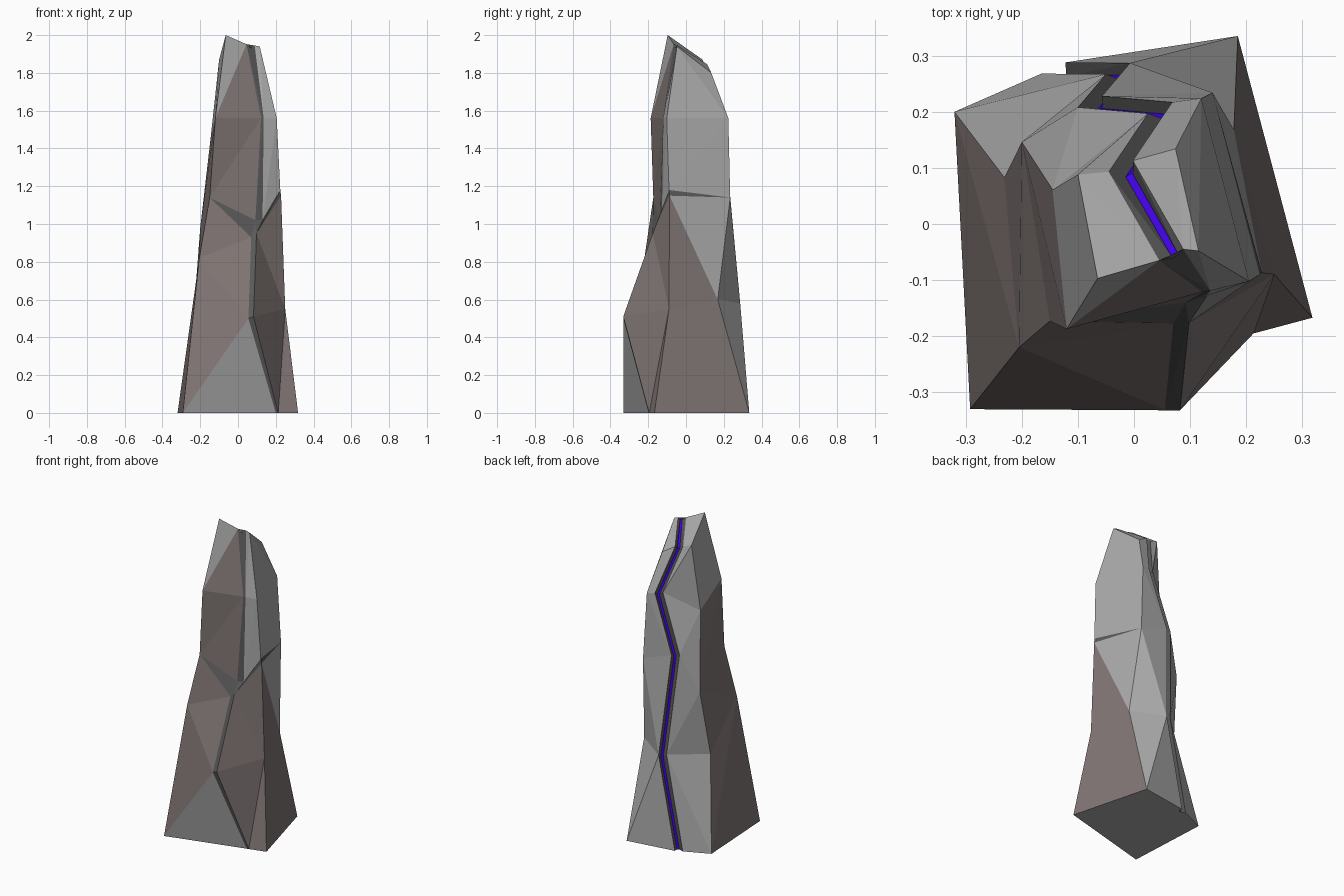
import bpy, bmesh
from mathutils import Vector as V

if "Cube" in bpy.data.objects:
    bpy.data.objects.remove(bpy.data.objects["Cube"])

# Corner lines running up the rock: seven levels each (repeated points merge)
def line(*pts):
    return [V(p) for p in pts]

def hold(pts, *levels):
    return [pts[i] for i in levels]

front_left = hold(line((-.292, -.33, 0), (-.205, -.22, .82), (-.15, -.173, 1.14),
                       (-.12, -.187, 1.56), (-.065, -.097, 2)), 0, 1, 2, 2, 3, 4, 4)
right = hold(line((.318, -.167, 0), (.25, -.09, .55), (.228, -.087, 1.15),
                  (.224, -.09, 1.18), (.205, -.102, 1.56), (.115, -.048, 1.94)), 0, 1, 2, 3, 4, 5, 5)
back_right = hold(line((.185, .335, 0), (.178, .168, .6), (.14, .234, 1.14),
                       (.12, .224, 1.56), (.074, .134, 1.8)), 0, 1, 2, 2, 3, 4, 4)
back_left = hold(line((-.32, .2, 0), (-.231, .083, .57), (-.2, .146, .98),
                      (-.145, .061, 1.455), (-.1, .088, 1.87)), 0, 1, 2, 2, 3, 4, 4)

# Zigzag crack: centre line, with banks and sunken floor edges offset from it
crack = hold(line((-.135, .275, 0), (-.02, .274, .57), (-.07, .215, 1.2),
                  (.055, .204, 1.56), (-.015, .1, 1.835), (.075, -.058, 1.935)), 0, 1, 2, 2, 3, 4, 5)

def shift(pts, dx, dy, dz=0):
    return [p + V((dx, dy, dz if p.z > 0 else 0)) for p in pts]

left_bank = shift(crack, -.03, -.007, .017)
right_bank = shift(crack, .013, .013, .01)
floor_left = shift(crack, .002, -.019, -.01)
floor_right = shift(crack, .014, -.012, -.01)
# The crack floor tapers to a shallow end at the crown
floor_left[6], floor_right[6] = crack[6] + V((-.006, -.003, 0)), crack[6] + V((.005, .003, 0))

# Chamfered front edge, meeting the crack at the top
front_a = line((.2, -.198, 0), (.055, -.332, .5), (.07, -.177, .93),
               (.092, -.14, 1.02), (.122, -.121, 1.56)) + [left_bank[6]] * 2
front_b = line((.213, -.195, 0), (.082, -.332, .51), (.098, -.176, .95),
               (.13, -.128, 1.02), (.136, -.119, 1.56)) + [right_bank[6]] * 2

# Stone colours and the glow
def paint(name, *rgb):
    m = bpy.data.materials.new(name)
    m.diffuse_color = (*rgb, 1)
    m.use_nodes = True
    m.node_tree.nodes["Principled BSDF"].inputs["Base Color"].default_value = m.diffuse_color
    return m

GREY, BROWN, DARK = 0, 1, 2
stone = [paint("grey_stone", .4, .4, .4), paint("brown_stone", .215, .18, .175),
         paint("dark_stone", .1, .1, .1)]
glow = paint("violet_glow", .05, 0, .75)

def finish(bm, name, mats):
    bmesh.ops.remove_doubles(bm, verts=bm.verts, dist=1e-4)
    bmesh.ops.dissolve_degenerate(bm, edges=bm.edges, dist=1e-4)
    bmesh.ops.recalc_face_normals(bm, faces=bm.faces)
    me = bpy.data.meshes.new(name)
    bm.to_mesh(me)
    bm.free()
    for m in mats:
        me.materials.append(m)
    bpy.context.collection.objects.link(bpy.data.objects.new(name, me))

def face(bm, pts, mat=0):
    uniq = []
    for p in pts:
        if all((p - q).length > 1e-4 for q in uniq):
            uniq.append(p)
    if len(uniq) > 2:
        f = bm.faces.new([bm.verts.new(p) for p in uniq])
        f.material_index = mat
        return f

# Colour of the two triangles (lower, upper) at column i, level k
def colours(i, k):
    if i in (1, 5, 6, 7) or (i in (0, 2, 3) and k == 2):
        return DARK, DARK
    if i == 0:
        return {0: (GREY, BROWN), 4: (BROWN, GREY)}.get(k, (BROWN, BROWN))
    if i == 2:
        return (BROWN, BROWN) if k < 2 else (GREY, GREY)
    if i == 3:
        return {0: (BROWN, BROWN), 1: (BROWN, GREY)}.get(k, (GREY, GREY))
    if i == 9:
        return (BROWN, BROWN) if k < 4 else (GREY, GREY)
    return GREY, GREY

# Rock body: join the lines with flat triangles, mostly ridged outward
cols = [front_left, front_a, front_b, right, back_right,
        right_bank, floor_right, floor_left, left_bank, back_left]
bm = bmesh.new()
for i, c0 in enumerate(cols):
    c1 = cols[(i + 1) % len(cols)]
    for k in range(6):
        a, b, c, d = c0[k], c1[k], c1[k + 1], c0[k + 1]
        ridge = (a + c - b - d).dot((c - a).cross(d - b)) > 0
        low, high = colours(i, k)
        if (i == 0 or ridge or (i, k) == (2, 0)) and (i, k) not in ((2, 1), (3, 0)):
            if i == 3:
                low, high = high, low
            face(bm, (a, b, c), low)
            face(bm, (a, c, d), high)
        else:
            face(bm, (a, b, d), low)
            face(bm, (b, c, d), high)

# Base and crown
base = face(bm, [c[0] for c in reversed(cols)])
bmesh.ops.triangulate(bm, faces=[base])
face(bm, (front_left[6], left_bank[6], back_left[6]))
face(bm, (right_bank[6], right[6], back_right[6]))
face(bm, (left_bank[6], floor_left[6], floor_right[6], right_bank[6]), DARK)
finish(bm, "rock_body", stone)

# Glowing vein along the crack floor
bm = bmesh.new()
for k in range(6):
    quad = (floor_right[k], floor_left[k], floor_left[k + 1], floor_right[k + 1])
    face(bm, [p + V((-.002, .003, .002 if p.z > 0 else 0)) for p in quad])
finish(bm, "crack_vein", [glow])
